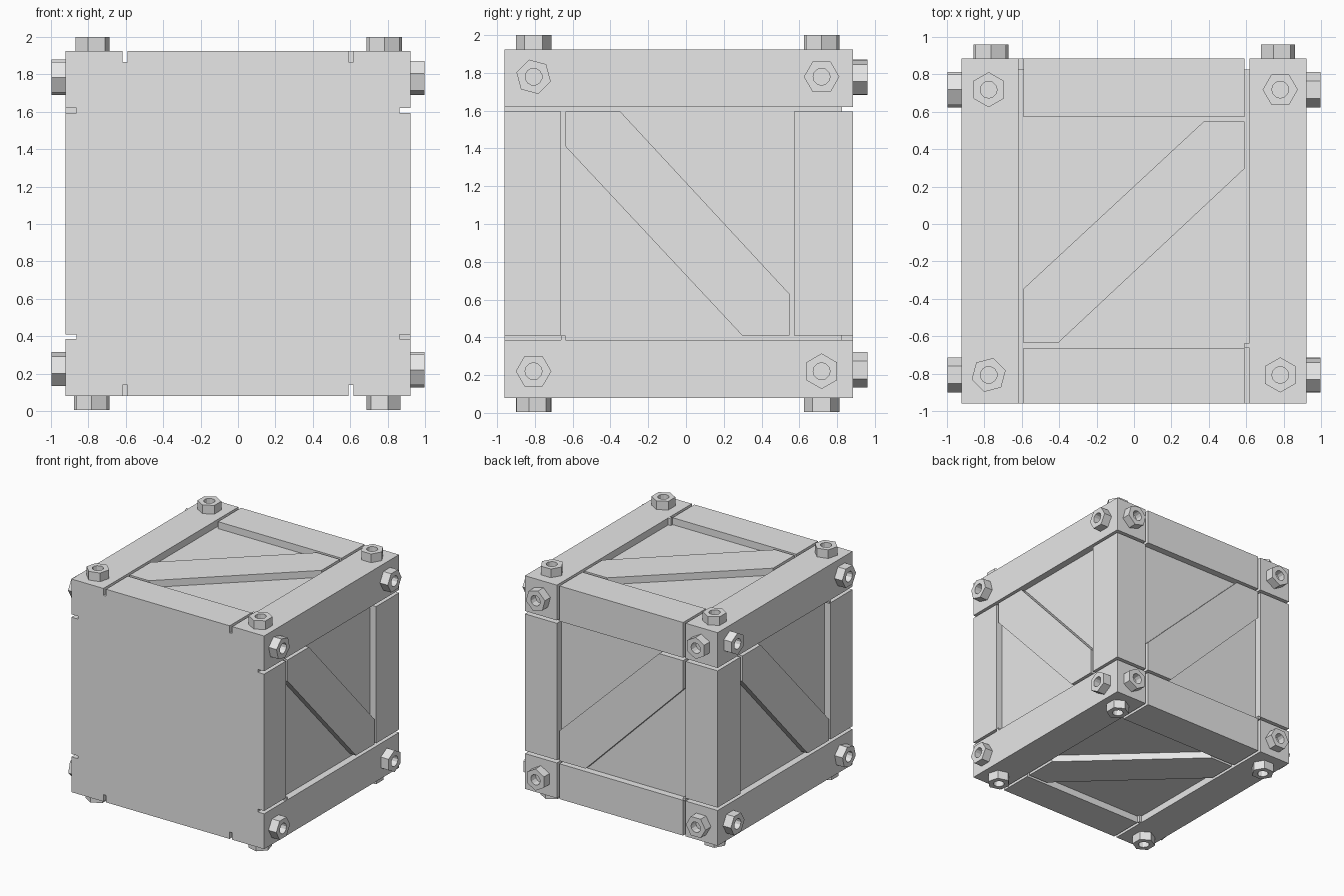
import bpy, bmesh, math
from mathutils import Matrix, Vector

if "Cube" in bpy.data.objects:
    bpy.data.objects.remove(bpy.data.objects["Cube"], do_unlink=True)

grey = bpy.data.materials.new("plain_grey")
grey.use_nodes = True
GREY = (0.8, 0.8, 0.8, 1)
grey.diffuse_color = GREY
grey.node_tree.nodes["Principled BSDF"].inputs["Base Color"].default_value = GREY

OUT, CORE = 0.9225, 0.8625           # half widths of the frame and of the core
BEAM, RAIL = 0.617, 0.592            # either side of the gap between boards
FRONT, BACK, BACK_CORE = -0.96, 0.885, 0.825
IN_FRONT, IN_BACK = -0.662, 0.572    # inner edges of the cross boards
GAP = 0.025
LIFT = Matrix.Translation((0, 0, 1.0025))


def finish(name, bm, turn):
    bmesh.ops.recalc_face_normals(bm, faces=bm.faces)
    bm.transform(LIFT @ turn)
    mesh = bpy.data.meshes.new(name)
    bm.to_mesh(mesh)
    bm.free()
    mesh.materials.append(grey)
    bpy.context.collection.objects.link(bpy.data.objects.new(name, mesh))


def prism(name, profile, axis, start, end, turn=Matrix()):
    """Extrude a 2D outline along x, y or z."""
    bm = bmesh.new()
    def place(p, d):
        co = list(p)
        co.insert("xyz".index(axis), d)
        return bm.verts.new(co)
    base = bm.faces.new([place(p, start) for p in profile])
    ext = bmesh.ops.extrude_face_region(bm, geom=[base])
    shift = Vector([end - start if a == axis else 0 for a in "xyz"])
    bmesh.ops.translate(bm, verts=[v for v in ext["geom"] if isinstance(v, bmesh.types.BMVert)], vec=shift)
    finish(name, bm, turn)


def rect(a0, a1, b0, b1):
    return [(a0, b0), (a1, b0), (a1, b1), (a0, b1)]


def angle_profile(a_in, a_core, a_out, b_in, b_core, b_out):
    return [(a_in, b_core), (a_core, b_core), (a_core, b_in),
            (a_out, b_in), (a_out, b_out), (a_in, b_out)]


def nut(name, x, y, tilt, turn):
    """Hexagonal nut with a blind round hole, standing on the top plane."""
    bm = bmesh.new()
    loops = []
    for radius, z in ((0.094, OUT), (0.094, OUT + 0.075), (0.045, OUT + 0.075), (0.045, OUT + 0.01)):
        loop = []
        for i in range(12):
            a = math.radians(tilt + 30 * i)
            r = radius * (math.cos(math.pi / 6) if i % 2 and radius > 0.05 else 1)
            loop.append(bm.verts.new((x + r * math.cos(a), y + r * math.sin(a), z)))
        loops.append(loop)
    for lo, hi in zip(loops, loops[1:]):
        for i in range(12):
            j = (i + 1) % 12
            bm.faces.new((lo[i], lo[j], hi[j], hi[i]))
    bm.faces.new(loops[0])
    bm.faces.new(loops[-1])
    finish(name, bm, turn)


# Solid core with a flat front
prism("core", rect(-CORE, CORE, -CORE, CORE), "y", FRONT, BACK_CORE)

# Four equal sides around the front-to-back axis
for k, side in enumerate(("top", "left", "bottom", "right")):
    turn = Matrix.Rotation(math.radians(90 * k), 4, "Y")
    prism(side + "_corner_beam", angle_profile(BEAM, CORE, OUT, BEAM, CORE, OUT), "y", FRONT, BACK, turn)
    prism(side + "_beam_end", rect(BEAM, CORE, BEAM, CORE), "y", BACK_CORE, BACK, turn)
    prism(side + "_front_board", rect(-RAIL, RAIL, FRONT, IN_FRONT), "z", CORE, OUT, turn)
    prism(side + "_back_board", angle_profile(IN_BACK, BACK_CORE, BACK, BEAM, CORE, OUT),
          "x", -RAIL, RAIL, turn)
    # Diagonal brace with clipped ends
    y0, y1 = IN_FRONT + GAP, IN_BACK - GAP
    brace = [(-RAIL, y0), (-RAIL + 0.185, y0), (RAIL, y1 - 0.25),
             (RAIL, y1), (RAIL - 0.22, y1), (-RAIL, y0 + 0.29)]
    prism(side + "_brace", brace, "z", CORE, OUT, turn)
    prism(side + "_gap_plug", rect(RAIL, BEAM, IN_FRONT, y0), "z", CORE, OUT, turn)
    for x, y, tilt in ((-0.777, 0.718, 30), (0.782, 0.718, 0), (-0.777, -0.807, 15), (0.782, -0.807, 30)):
        nut(side + "_nut", x, y, tilt, turn)

# Back brace and nuts
back_brace = [(RAIL, -RAIL), (RAIL - 0.25, -RAIL), (-RAIL, RAIL - 0.25),
              (-RAIL, RAIL), (-RAIL + 0.23, RAIL), (RAIL, -RAIL + 0.26)]
prism("back_brace", back_brace, "y", BACK_CORE, BACK)
prism("back_gap_plug", rect(-BEAM, -RAIL, -BEAM, -RAIL), "y", BACK_CORE, BACK)
to_back = Matrix.Translation((0, BACK - OUT, 0)) @ Matrix.Rotation(math.radians(-90), 4, "X")
for x, y, tilt in ((-0.765, -0.775, 30), (0.77, -0.775, 15), (-0.765, 0.775, 0), (0.77, 0.775, 30)):
    nut("back_nut", x, y, tilt, to_back)
